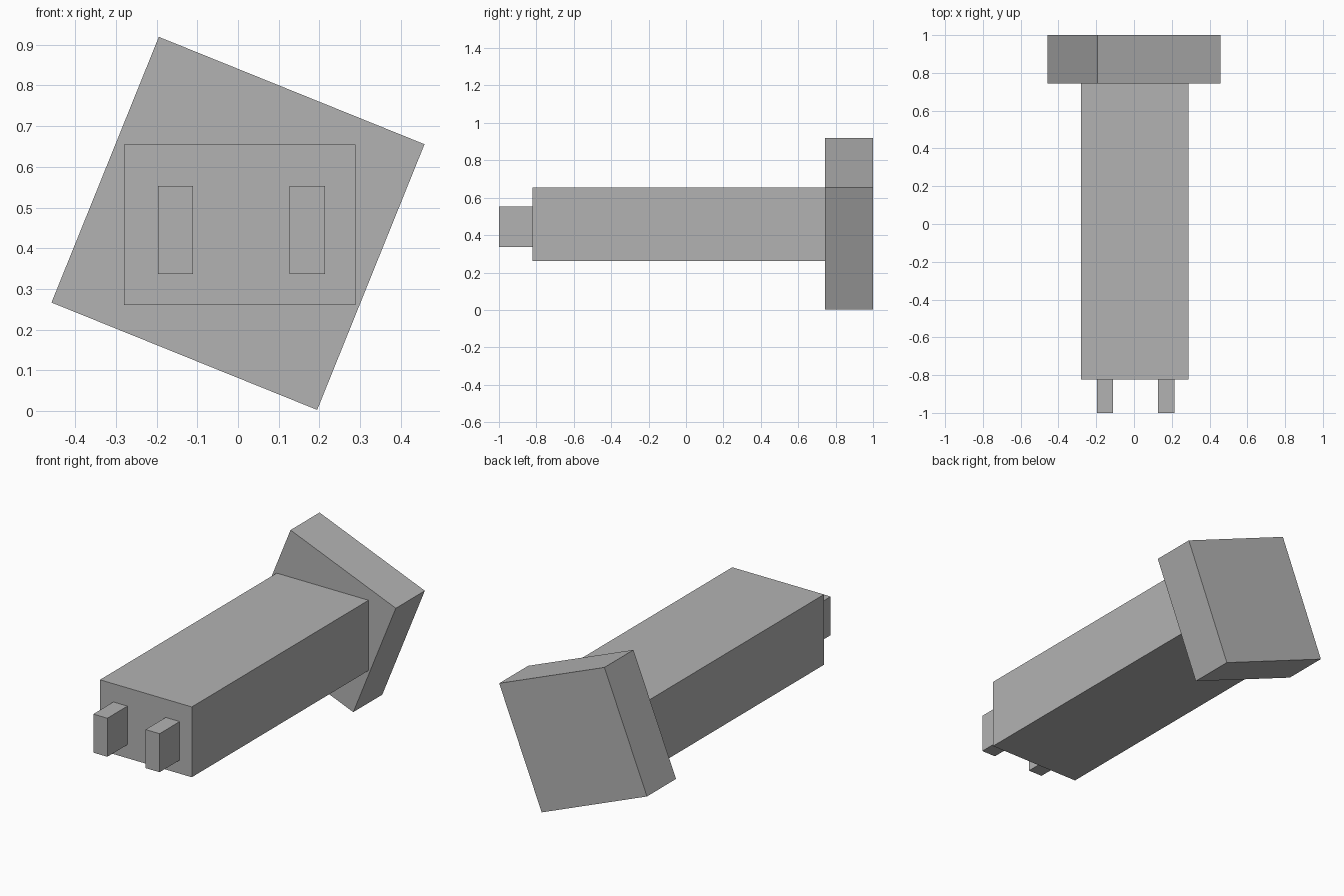
import bpy
from math import radians

cube = bpy.data.objects.get("Cube")
if cube:
    bpy.data.objects.remove(cube, do_unlink=True)

# Single plain grey
GREY = (0.45, 0.45, 0.45, 1)
grey = bpy.data.materials.new("plain_grey")
grey.use_nodes = True
grey.diffuse_color = GREY
grey.node_tree.nodes["Principled BSDF"].inputs["Base Color"].default_value = GREY


def box(name, low, high, tilt=0):
    """Box between two corners, tilted about its own lengthwise (y) axis."""
    centre = [(a + b) / 2 for a, b in zip(low, high)]
    bpy.ops.mesh.primitive_cube_add(size=1, location=centre)
    obj = bpy.context.object
    obj.name = name
    obj.scale = [b - a for a, b in zip(low, high)]
    bpy.ops.object.transform_apply(location=False, rotation=False, scale=True)
    obj.rotation_euler.y = tilt
    obj.data.materials.append(grey)
    return obj


BODY_FRONT, HEAD_FRONT = -0.822, 0.743

# Long body
box("body", (-0.28, BODY_FRONT, 0.261), (0.289, HEAD_FRONT, 0.655))

# Square head, turned about the body axis
HALF, MID = 0.352, 0.461
box("head", (-HALF, HEAD_FRONT, MID - HALF), (HALF, 1, MID + HALF), radians(22))

# Two prongs on the front end
for name, x in (("right_prong", -0.197), ("left_prong", 0.127)):
    box(name, (x, -1, 0.337), (x + 0.087, BODY_FRONT, 0.553))
